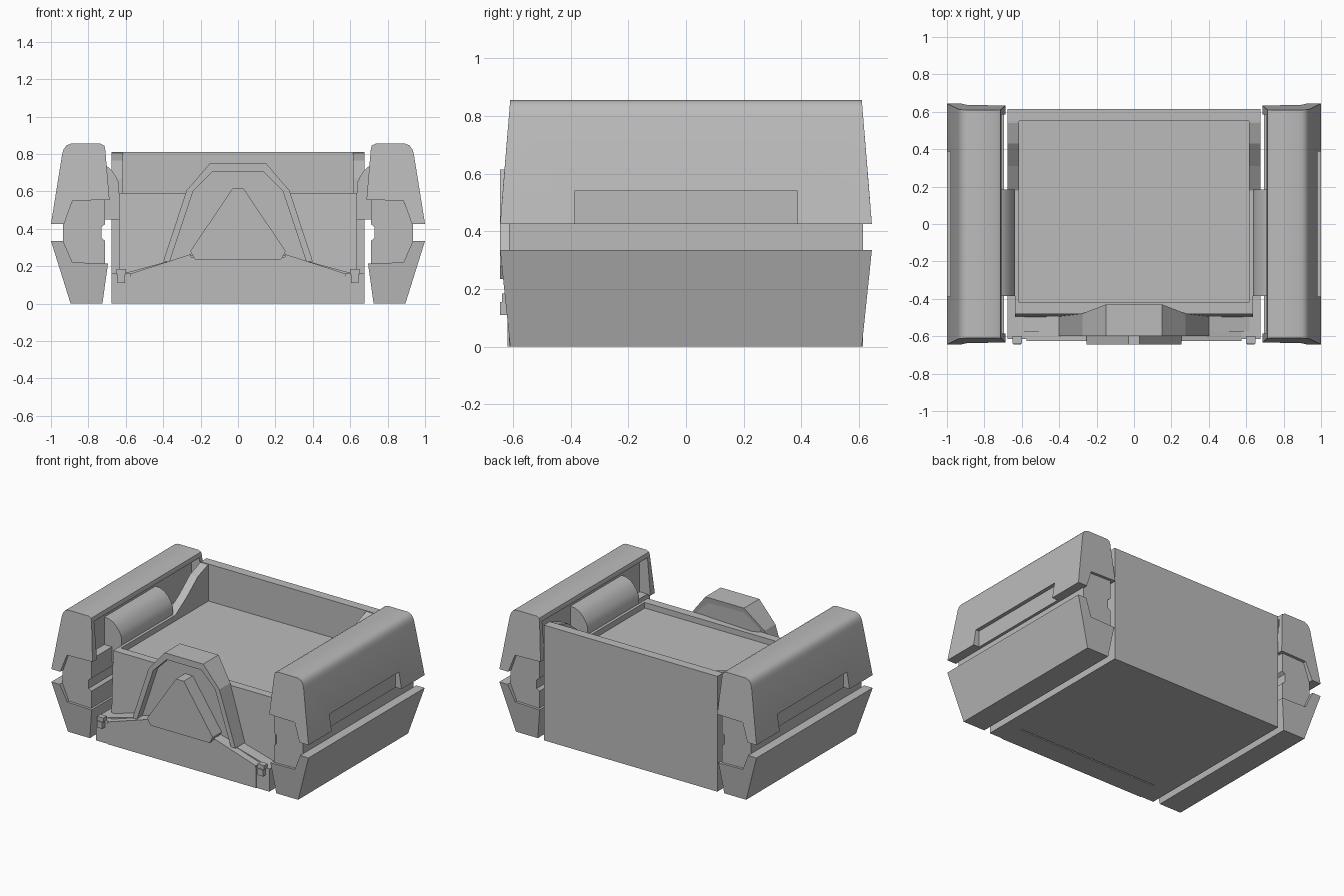
import bpy, bmesh

old = bpy.data.objects.get("Cube")
if old:
    bpy.data.objects.remove(old, do_unlink=True)

grey = bpy.data.materials.new("plain grey")
grey.use_nodes = True
grey.diffuse_color = (0.5, 0.5, 0.5, 1)
grey.node_tree.nodes["Principled BSDF"].inputs["Base Color"].default_value = (0.5, 0.5, 0.5, 1)


def prism(name, pts, lo, hi, axis="y"):
    """Extrude a closed profile: (x, z) along y, or (y, z) along x.
    lo and hi may be numbers or functions of height."""
    bm = bmesh.new()
    rings = []
    for end in (lo, hi):
        ring = []
        for a, z in pts:
            e = end(z) if callable(end) else end
            ring.append(bm.verts.new((a, e, z) if axis == "y" else (e, a, z)))
        rings.append(ring)
    n = len(pts)
    for i in range(n):
        j = (i + 1) % n
        bm.faces.new((rings[0][i], rings[0][j], rings[1][j], rings[1][i]))
    bm.faces.new(rings[0])
    bm.faces.new(rings[1])
    bmesh.ops.recalc_face_normals(bm, faces=bm.faces)
    mesh = bpy.data.meshes.new(name)
    bm.to_mesh(mesh)
    bm.free()
    mesh.materials.append(grey)
    ob = bpy.data.objects.new(name, mesh)
    bpy.context.collection.objects.link(ob)
    return ob


def box(name, x0, x1, y0, y1, z0, z1):
    return prism(name, [(x0, z0), (x1, z0), (x1, z1), (x0, z1)], y0, y1)


def cut(ob, cutter):
    mod = ob.modifiers.new("cut", "BOOLEAN")
    mod.operation = "DIFFERENCE"
    mod.solver = "EXACT"
    mod.object = cutter
    cutter.hide_render = True
    cutter.hide_viewport = True


def mirror(ob):
    ob.modifiers.new("mirror", "MIRROR")
    return ob


def smooth(ob):
    bpy.ops.object.select_all(action="DESELECT")
    ob.select_set(True)
    bpy.context.view_layer.objects.active = ob
    bpy.ops.object.convert(target="MESH")
    bpy.ops.object.shade_smooth_by_angle(angle=0.6)


def both(half):
    """Complete a half outline symmetrically about x = 0."""
    return half + [(-x, z) for x, z in reversed(half)]


# Tub: floor block, front wall, rear wall, rear side panels and low skirt
box("tub_floor", -0.635, 0.635, -0.45, 0.58, 0.0, 0.55)
prism("front_wall", [(-0.42, 0.1), (-0.42, 0.59), (-0.48, 0.59), (-0.5, 0.1)],
      -0.635, 0.635, "x")
box("rear_wall", -0.675, 0.675, 0.55, 0.615, 0, 0.81)
mirror(box("side_wall", 0.615, 0.635, -0.45, 0.56, 0.5, 0.59))
mirror(prism("rear_side_panel",
             [(0.6, 0), (0.6, 0.81), (0.54, 0.805), (0.43, 0.765), (0.31, 0.67),
              (0.18, 0.59), (0.18, 0)], 0.615, 0.675, "x"))
mirror(box("side_skirt", 0.55, 0.675, -0.615, 0.6, 0, 0.16))

# Front bumper with raised centre, its sloping deck and thin lip
prism("front_bumper", both([(0.575, 0), (0.575, 0.15), (0.25, 0.25)]), -0.62, -0.46)
prism("front_deck", both([(0.635, 0.02), (0.635, 0.155), (0.25, 0.26)]), -0.575, -0.44)
mirror(prism("bumper_lip", [(0.575, 0.145), (0.575, 0.16), (0.25, 0.265), (0.25, 0.25)],
             -0.626, -0.575))

# Hinge clips
mirror(box("hinge_clip", 0.605, 0.645, -0.645, -0.6, 0.11, 0.155))
mirror(box("hinge_pin", 0.6, 0.65, -0.638, -0.6, 0.155, 0.185))

# Arched front crest: outer band, recessed panel and raised centre plate


def crest_back(z):
    return -0.48 + max(0, z - 0.6) / 3


mirror(prism("crest_band_side",
             [(0.4, 0.225), (0.275, 0.605), (0.15, 0.75), (0, 0.75), (0, 0.705),
              (0.135, 0.705), (0.24, 0.6), (0.365, 0.225)], -0.6, crest_back))
prism("crest_panel", both([(0.37, 0.22), (0.245, 0.605), (0.14, 0.71)]), -0.545, crest_back)
prism("crest_plate", both([(0.23, 0.235), (0.255, 0.28), (0.03, 0.615)]), -0.645, -0.5)

# Side pods: the ends lean outwards towards the middle height


def upper_end(z):
    return 0.645 - 0.035 * max(0, z - 0.43) / 0.425


def lower_end(z):
    return 0.61 + 0.035 * z / 0.335


def opposite(end):
    return lambda z: -end(z)


upper = prism("pod_upper_shell",
              [(1, 0.425), (0.94, 0.8), (0.932, 0.825), (0.918, 0.845), (0.895, 0.855),
               (0.735, 0.855), (0.715, 0.845), (0.71, 0.825), (0.687, 0.555),
               (0.885, 0.55), (0.93, 0.425)], opposite(upper_end), upper_end)
cut(upper, box("outer_slot_cutter", 0.955, 1.1, -0.387, 0.387, 0.3, 0.54))
cut(upper, box("inner_recess_cutter", 0.6, 0.77, -0.585, 0.585, 0.5, 0.815))
mirror(upper)
smooth(upper)

mirror(prism("pod_lower_shell",
             [(1, 0.335), (0.895, 0), (0.725, 0), (0.695, 0.215), (0.885, 0.22),
              (0.935, 0.335)], opposite(lower_end), lower_end))
mirror(prism("pod_core",
             [(0.71, 0.2), (0.88, 0.2), (0.935, 0.335), (0.935, 0.425), (0.88, 0.56),
              (0.71, 0.56), (0.71, 0.425), (0.73, 0.41), (0.73, 0.35), (0.71, 0.335)],
             -0.615, 0.615))

# Rounded rest on the inside of each pod
rest = mirror(prism("pod_inner_rest",
                    [(0.8, 0.45), (0.635, 0.45), (0.635, 0.64), (0.65, 0.675),
                     (0.672, 0.708), (0.7, 0.735), (0.735, 0.75), (0.8, 0.755)],
                    -0.385, 0.185))
smooth(rest)
